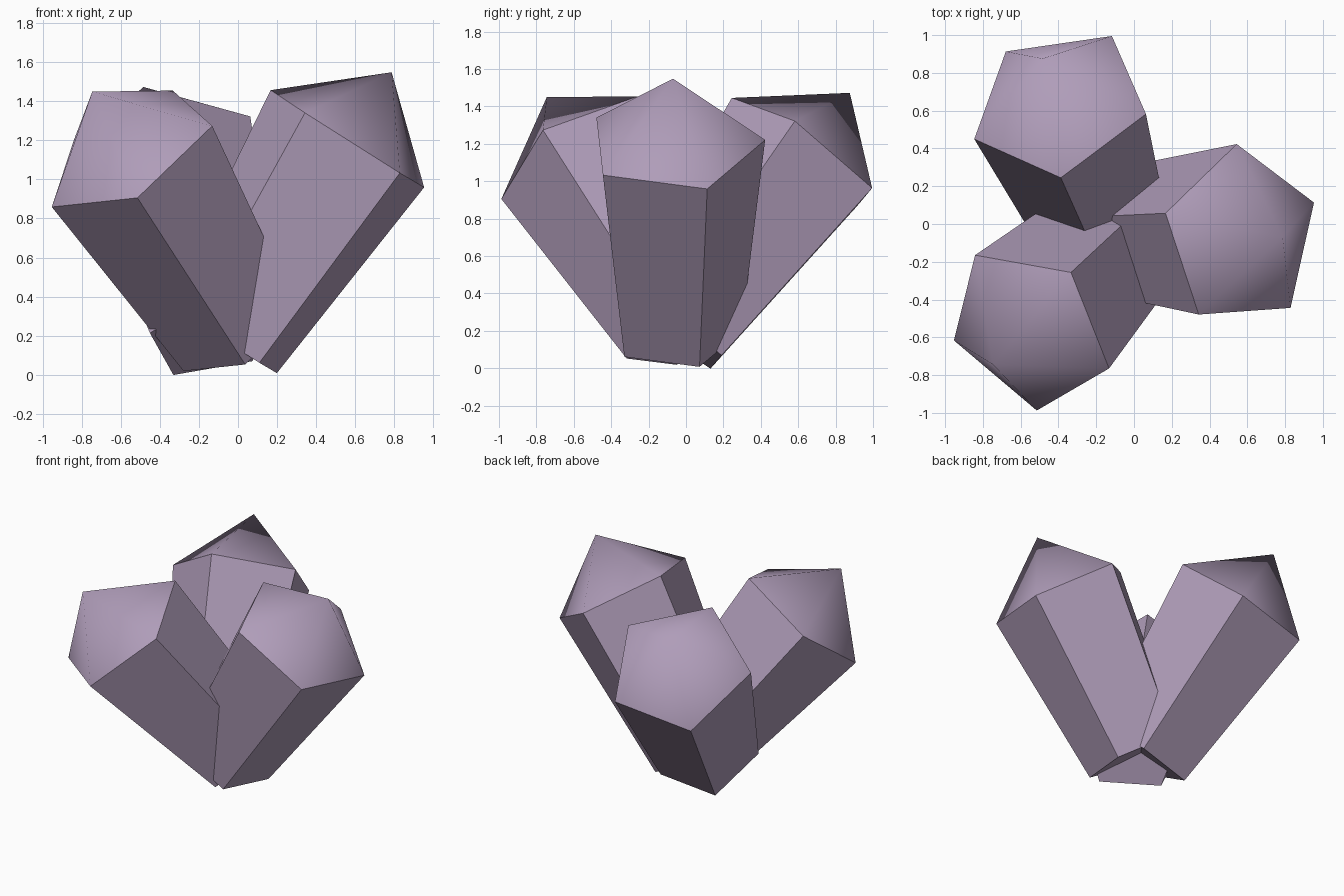
import bpy, bmesh, math
from mathutils import Vector, Quaternion

if "Cube" in bpy.data.objects:
    bpy.data.objects.remove(bpy.data.objects["Cube"])

mat = bpy.data.materials.new("dusty mauve")
mat.diffuse_color = (0.43, 0.335, 0.485, 1)
mat.use_nodes = True
mat.node_tree.nodes["Principled BSDF"].inputs["Base Color"].default_value = mat.diffuse_color

SIDES, TOP_R, BASE_R, TIP = 5, 0.49, 0.353, 0.41


def crystal(name, base, top, corner):
    """Tapered pentagonal prism from base to top centre, with a pointed, smooth cap."""
    base, top = Vector(base), Vector(top)
    axis = (top - base).normalized()
    out = Vector(corner) - top                      # direction of one rim corner
    out = (out - axis * out.dot(axis)).normalized()
    spokes = [Quaternion(axis, math.tau * i / SIDES) @ out for i in range(SIDES)]

    bm = bmesh.new()
    low = [bm.verts.new(base + s * BASE_R) for s in spokes]
    high = [bm.verts.new(top + s * TOP_R) for s in spokes]
    apex = bm.verts.new(top + axis * TIP)
    bm.faces.new(low[::-1])
    for i in range(SIDES):
        j = (i + 1) % SIDES
        bm.faces.new((low[i], low[j], high[j], high[i]))
        bm.faces.new((high[i], high[j], apex)).smooth = True
        bm.edges.get((high[i], high[j])).smooth = False   # crisp rim
    me = bpy.data.meshes.new(name)
    bm.to_mesh(me)
    bm.free()
    me.materials.append(mat)
    bpy.context.collection.objects.link(bpy.data.objects.new(name, me))


# three crystals leaning outward from a shared foot
crystal("right_crystal", (-0.079, -0.057, 0.183), (0.567, -0.066, 1.202), (0.955, 0.115, 0.955))
crystal("back_crystal", (-0.125, -0.068, 0.205), (-0.393, 0.637, 1.152), (-0.12, 1.0, 0.972))
crystal("front_crystal", (0.008, -0.008, 0.22), (-0.555, -0.558, 1.138), (-0.515, -0.995, 0.903))
